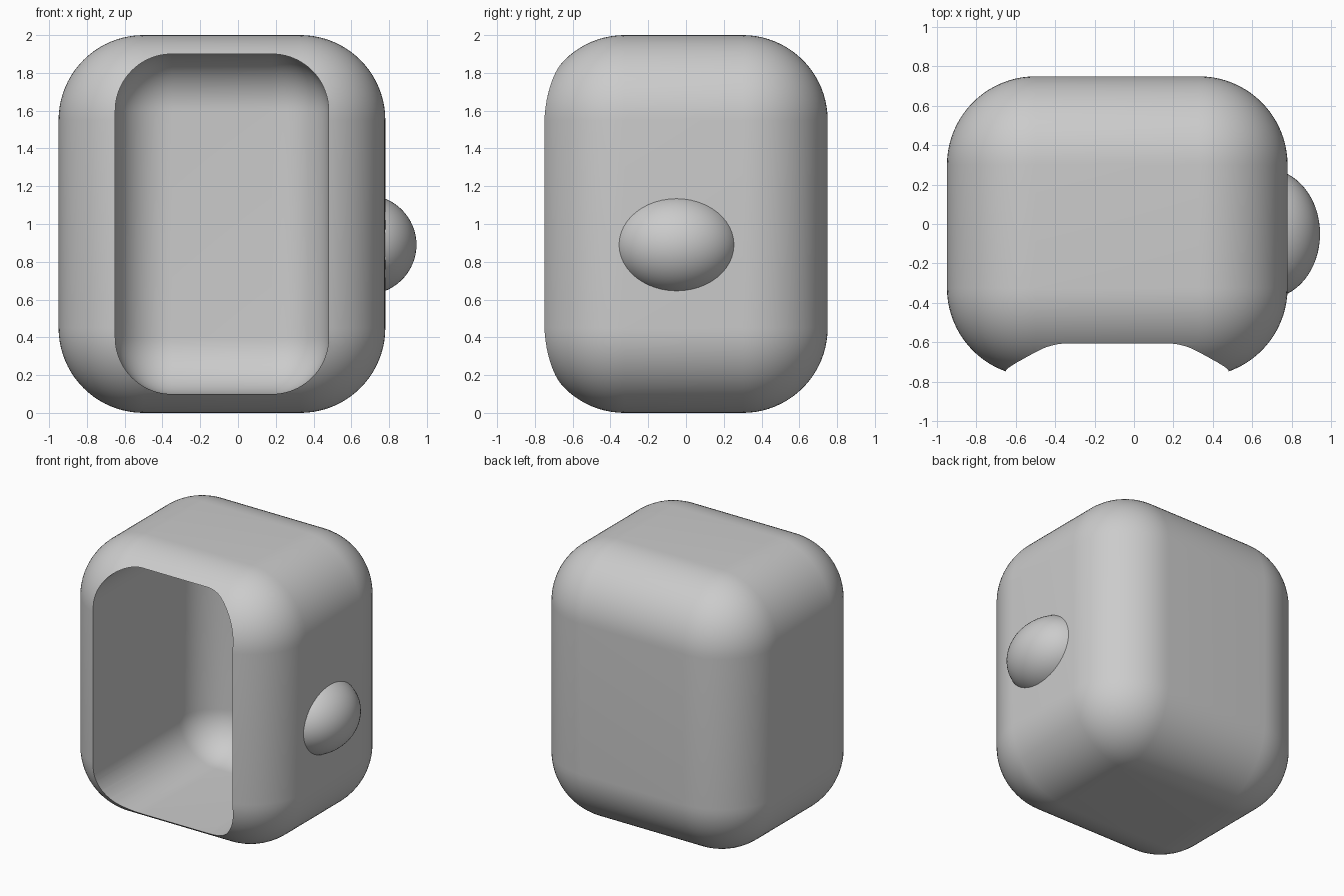
import bpy, bmesh, math
from mathutils import Vector, Matrix

if "Cube" in bpy.data.objects:
    bpy.data.objects.remove(bpy.data.objects["Cube"])

grey = bpy.data.materials.new("plain_grey")
grey.use_nodes = True
colour = (0.6, 0.6, 0.6, 1)
grey.diffuse_color = colour
grey.node_tree.nodes["Principled BSDF"].inputs["Base Color"].default_value = colour


def add_object(name, bm):
    mesh = bpy.data.meshes.new(name)
    bm.to_mesh(mesh)
    bm.free()
    mesh.materials.append(grey)
    obj = bpy.data.objects.new(name, mesh)
    bpy.context.collection.objects.link(obj)
    return obj


def rounded_box(name, low, high, radius, segments=20):
    low, high = Vector(low), Vector(high)
    bm = bmesh.new()
    bmesh.ops.create_cube(bm, size=1)
    for v in bm.verts:
        v.co = (low + high) / 2 + v.co * (high - low)
    bmesh.ops.bevel(bm, geom=bm.edges[:], offset=radius, segments=segments,
                    profile=0.5, affect='EDGES')
    return add_object(name, bm)


def select_only(obj):
    bpy.ops.object.select_all(action='DESELECT')
    obj.select_set(True)
    bpy.context.view_layer.objects.active = obj


# Hollow body: a soft box with a soft pocket opening through the front
body = rounded_box("body", (-0.95, -0.775, 0), (0.78, 0.75, 2), 0.45)
cavity = rounded_box("cavity_cutter", (-0.65, -1.5, 0.1), (0.48, 0.55, 1.9), 0.3)
cut = body.modifiers.new("cavity", 'BOOLEAN')
cut.operation = 'DIFFERENCE'
cut.solver = 'EXACT'
cut.object = cavity
select_only(body)
bpy.ops.object.modifier_apply(modifier=cut.name)
bpy.data.objects.remove(cavity)

# Side button: an ellipsoid trimmed inside the wall
bm = bmesh.new()
bmesh.ops.create_uvsphere(bm, u_segments=48, v_segments=32, radius=1,
                          matrix=Matrix.Rotation(math.pi / 2, 4, 'Y'))
bmesh.ops.scale(bm, vec=(0.27, 0.33, 0.265), verts=bm.verts)
bmesh.ops.translate(bm, vec=(0.675, -0.05, 0.89), verts=bm.verts)
bmesh.ops.bisect_plane(bm, geom=bm.verts[:] + bm.edges[:] + bm.faces[:],
                       plane_co=(0.72, 0, 0), plane_no=(1, 0, 0), clear_inner=True)
bmesh.ops.holes_fill(bm, edges=[e for e in bm.edges if e.is_boundary])
button = add_object("side_button", bm)

for obj in (body, button):
    select_only(obj)
    bpy.ops.object.shade_smooth_by_angle(angle=math.radians(30))
